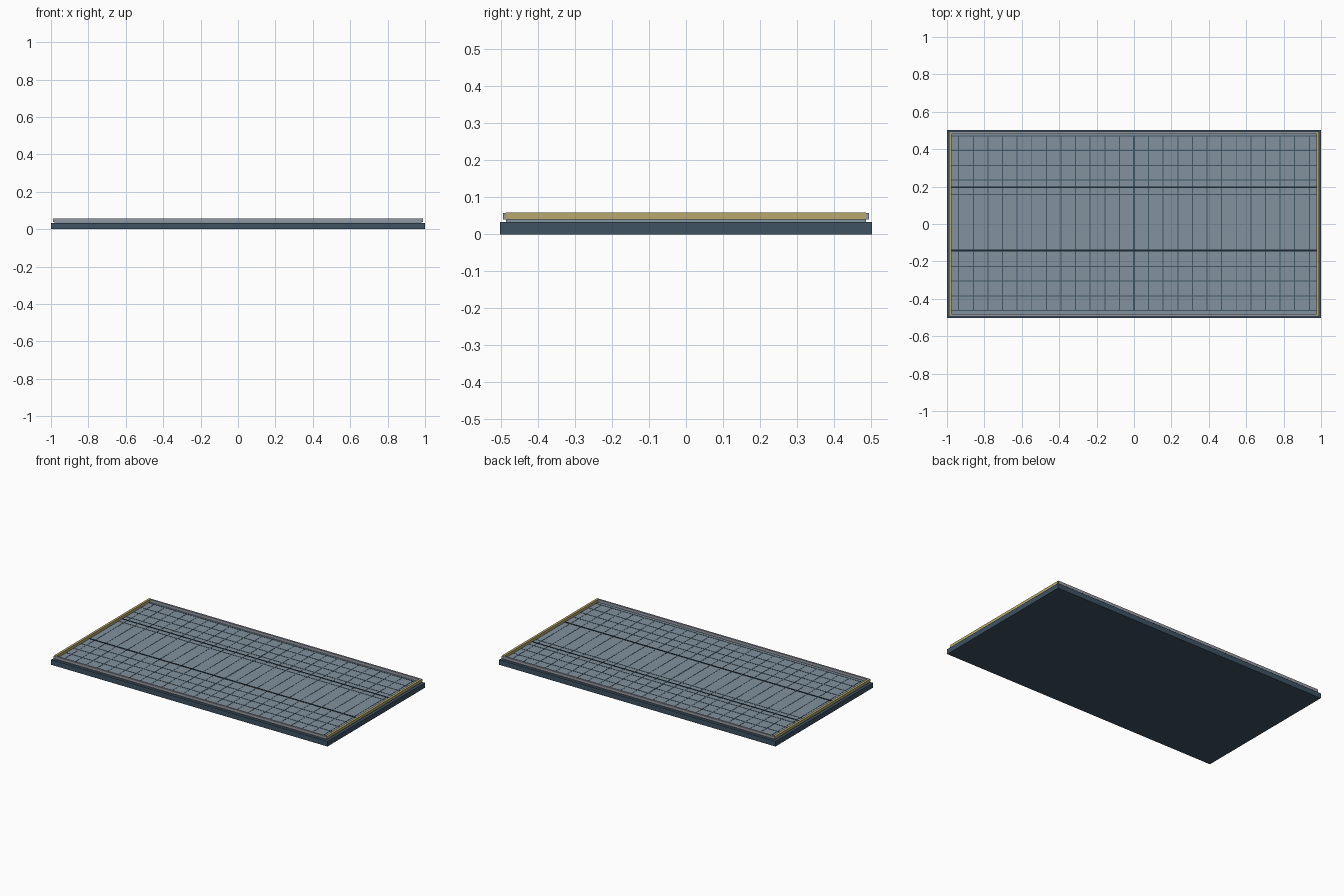
import bpy

cube = bpy.data.objects.get("Cube")
if cube:
    bpy.data.objects.remove(cube, do_unlink=True)


def srgb(r, g, b):
    lin = [c / 255 / 12.92 if c < 11 else ((c / 255 + 0.055) / 1.055) ** 2.4 for c in (r, g, b)]
    return (*lin, 1.0)


def material(name, rgb):
    m = bpy.data.materials.new(name)
    m.use_nodes = True
    m.diffuse_color = srgb(*rgb)
    m.node_tree.nodes["Principled BSDF"].inputs["Base Color"].default_value = srgb(*rgb)
    return m


slate = material("dark slate", (62, 82, 98))
panel = material("panel grey", (130, 145, 157))
joint = material("joint blue grey", (65, 88, 102))
seam = material("seam black", (28, 40, 50))
rail = material("rail grey", (148, 152, 162))
gold = material("dull gold", (184, 168, 108))


def box(name, mat, x, y, z):
    """Box spanning the given (low, high) ranges."""
    verts = [(a, b, c) for c in z for b in y for a in x]
    faces = [(0, 2, 3, 1), (4, 5, 7, 6), (0, 1, 5, 4), (2, 6, 7, 3), (0, 4, 6, 2), (1, 3, 7, 5)]
    mesh = bpy.data.meshes.new(name)
    mesh.from_pydata(verts, [], faces)
    mesh.materials.append(mat)
    ob = bpy.data.objects.new(name, mesh)
    bpy.context.collection.objects.link(ob)
    return ob


def around(c, half):
    return (c - half, c + half)


DECK = 0.04
PITCH = 0.0781

# Slab and the panelled deck on it
box("base_slab", slate, (-1, 1), (-0.503, 0.503), (0, 0.033))
box("deck", panel, (-0.98, 0.98), (-0.487, 0.487), (0.033, DECK))

# Joints across the width, the centre one wider
for i in range(-12, 13):
    box("cross_joint", joint, around(i * PITCH, 0.0045 if i == 0 else 0.0025),
        (-0.463, 0.47), (DECK, DECK + 0.001))

# Joints along the length, in the two outer bands
for i in range(5):
    for start, step in ((0.47, -PITCH), (-0.462, PITCH)):
        y = start + i * step
        if y > 0 or i < 4:
            box("long_joint", joint, (-0.975, 0.975), around(y, 0.0025), (DECK, DECK + 0.0013))

# Two dark seams between the bands
for y, half in ((0.196, 0.004), (-0.142, 0.005)):
    box("band_seam", seam, (-0.975, 0.975), around(y, half), (DECK, DECK + 0.002))

# Raised border: grey rails front and back, gold rails at the ends
for side, label in ((-1, "front"), (1, "back")):
    box(label + "_rail", rail, (-0.988, 0.988), around(side * 0.488, 0.006), (DECK, 0.058))
for side, label in ((1, "left"), (-1, "right")):
    box(label + "_rail", gold, around(side * 0.982, 0.0075), (-0.486, 0.486), (DECK, 0.0585))
